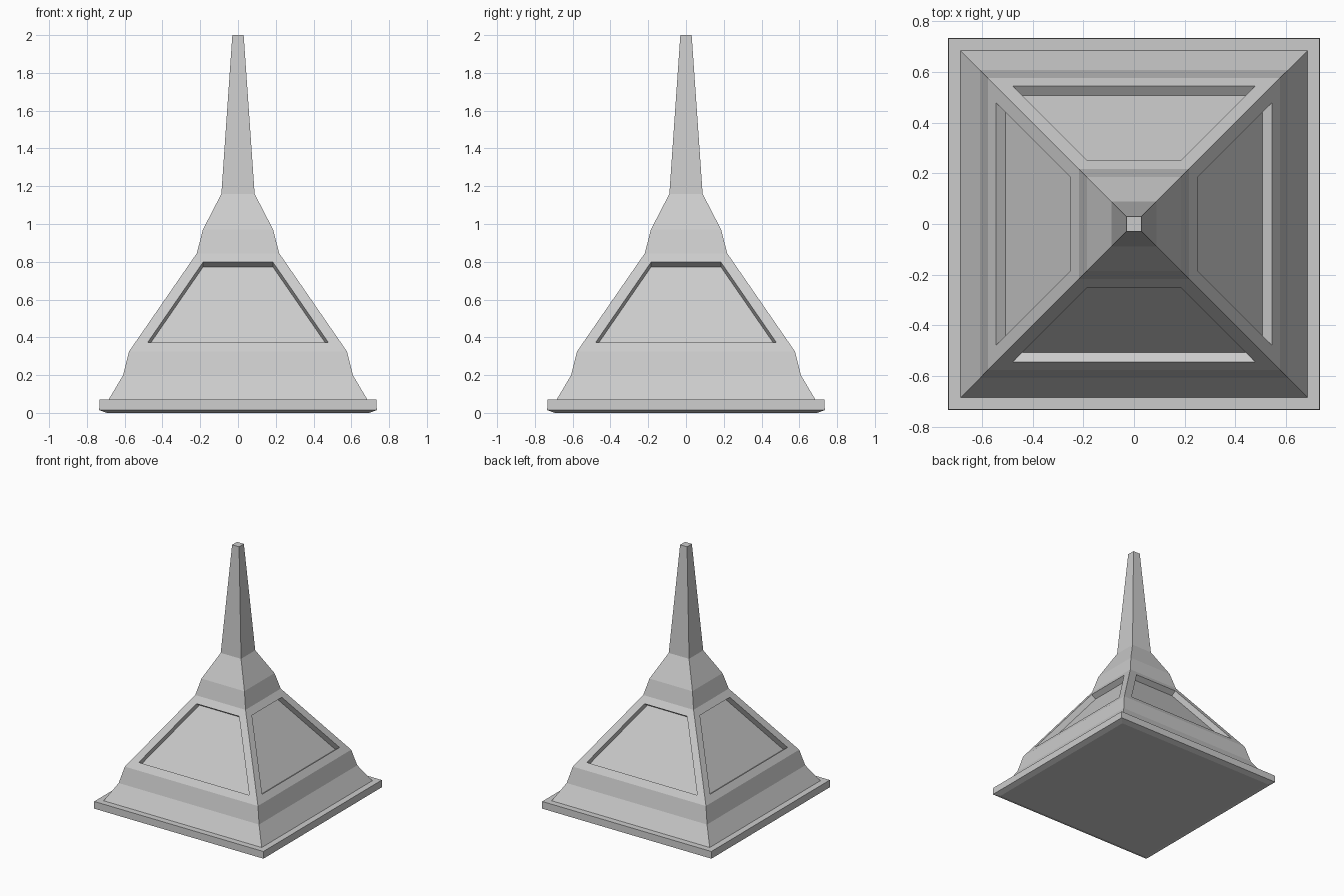
import bpy, bmesh

if "Cube" in bpy.data.objects:
    bpy.data.objects.remove(bpy.data.objects["Cube"])


def square_loft(name, profile, cap_bottom=False, cap_top=False, panel_band=None):
    """Stack square rings given as (half width, height) and skin them."""
    bm = bmesh.new()
    corners = [(-1, -1), (1, -1), (1, 1), (-1, 1)]
    rings = [[bm.verts.new((x * r, y * r, z)) for x, y in corners] for r, z in profile]
    bands = []
    for a, b in zip(rings, rings[1:]):
        bands.append([bm.faces.new((a[i], a[(i + 1) % 4], b[(i + 1) % 4], b[i]))
                      for i in range(4)])
    if cap_bottom:
        bm.faces.new(rings[0][::-1])
    if cap_top:
        bm.faces.new(rings[-1])
    bm.normal_update()

    # Recessed panel in each face of the chosen band
    if panel_band is not None:
        panels = bands[panel_band]
        bmesh.ops.inset_individual(bm, faces=panels, thickness=0.057, use_even_offset=True)
        bm.normal_update()
        for face in bmesh.ops.extrude_discrete_faces(bm, faces=panels)["faces"]:
            face.normal_update()
            bmesh.ops.translate(bm, verts=face.verts, vec=face.normal * -0.045)
        bm.normal_update()

    mesh = bpy.data.meshes.new(name)
    bm.to_mesh(mesh)
    bm.free()
    obj = bpy.data.objects.new(name, mesh)
    bpy.context.collection.objects.link(obj)
    return obj


# Thin base slab with a chamfered underside
square_loft("base_slab", [(0.695, 0.0), (0.735, 0.015), (0.733, 0.07), (0.685, 0.07)],
            cap_bottom=True)

# Stepped roof body rising into the needle spire
square_loft("roof_spire",
            [(0.685, 0.07), (0.608, 0.20), (0.577, 0.325), (0.218, 0.845),
             (0.186, 0.97), (0.088, 1.16), (0.030, 2.0)],
            cap_top=True, panel_band=2)
